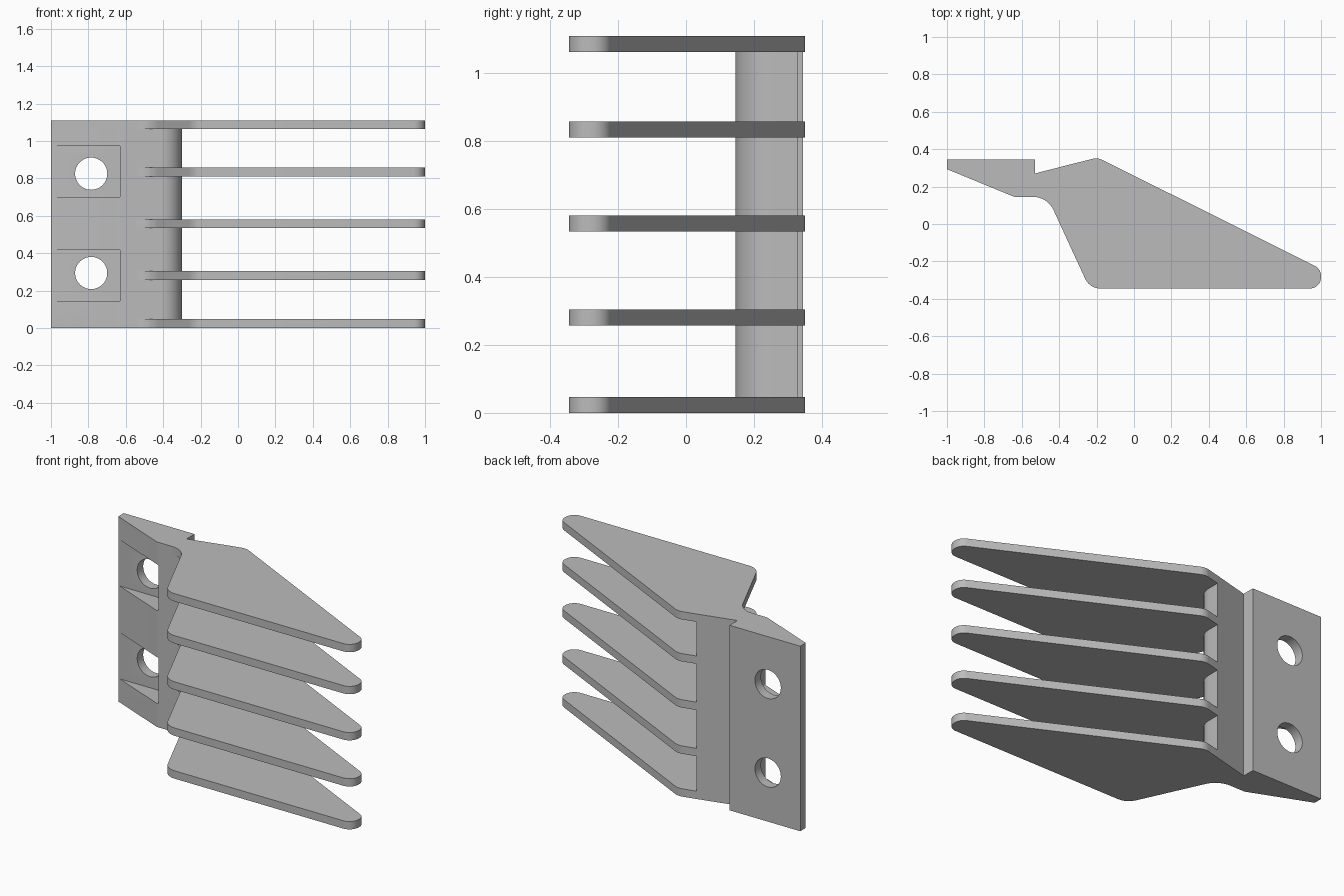
import bpy
import bmesh
import math
from mathutils import Vector

cube = bpy.data.objects.get("Cube")
if cube:
    bpy.data.objects.remove(cube, do_unlink=True)

grey = bpy.data.materials.new("plain grey")
grey.use_nodes = True
colour = (0.5, 0.5, 0.5, 1)
grey.diffuse_color = colour
grey.node_tree.nodes["Principled BSDF"].inputs["Base Color"].default_value = colour

HEIGHT = 1.11


def rounded(corners, steps=10):
    """Turn (x, y, radius) corners into an outline with true arcs."""
    out = []
    for i, (x, y, r) in enumerate(corners):
        p = Vector((x, y))
        if not r:
            out.append(p)
            continue
        a = (Vector(corners[i - 1][:2]) - p).normalized()
        b = (Vector(corners[(i + 1) % len(corners)][:2]) - p).normalized()
        half = a.angle(b) / 2
        centre = p + (a + b).normalized() * r / math.sin(half)
        start = p + a * r / math.tan(half) - centre
        end = p + b * r / math.tan(half) - centre
        sweep = start.angle(end)
        for k in range(steps + 1):
            t = k / steps
            arc = start * math.sin((1 - t) * sweep) + end * math.sin(t * sweep)
            out.append(centre + arc / math.sin(sweep))
    return out


def prism(name, outline, low, high, along_y=False):
    """Extrude an outline along z, or along y for front-facing cutters."""
    def place(p, d):
        return (p.x, d, p.y) if along_y else (p.x, p.y, d)
    bm = bmesh.new()
    face = bm.faces.new([bm.verts.new(place(p, low)) for p in outline])
    geom = bmesh.ops.extrude_face_region(bm, geom=[face])["geom"]
    move = Vector(place(Vector((0, 0)), high - low))
    bmesh.ops.translate(bm, vec=move, verts=[v for v in geom if isinstance(v, bmesh.types.BMVert)])
    bmesh.ops.recalc_face_normals(bm, faces=bm.faces)
    mesh = bpy.data.meshes.new(name)
    bm.to_mesh(mesh)
    bm.free()
    mesh.materials.append(grey)
    obj = bpy.data.objects.new(name, mesh)
    bpy.context.collection.objects.link(obj)
    return obj


def activate(obj):
    bpy.ops.object.select_all(action='DESELECT')
    obj.select_set(True)
    bpy.context.view_layer.objects.active = obj


def cut(obj, cutter):
    cutter.hide_render = True
    mod = obj.modifiers.new("cut", 'BOOLEAN')
    mod.operation = 'DIFFERENCE'
    mod.solver = 'EXACT'
    mod.object = cutter
    activate(obj)
    bpy.ops.object.modifier_apply(modifier=mod.name)
    bpy.data.objects.remove(cutter, do_unlink=True)


def smooth(obj):
    activate(obj)
    bpy.ops.object.shade_smooth_by_angle(angle=math.radians(25))


# Mounting plate and rounded spine
FRONT = 0.145
spine_end = [(-0.3, FRONT, 0.11), (-0.3, 0.329, 0)]
spine = prism("mounting_spine", rounded([
    (-1, 0.345, 0), (-1, 0.293, 0), (-0.64, FRONT, 0.04), *spine_end,
    (-0.53, 0.27, 0), (-0.53, 0.345, 0)]), 0, HEIGHT)

# Screw pockets and through holes
for z in (0.28, 0.837):
    lo, hi = z - 0.139, z + 0.139
    cut(spine, prism("pocket_cutter", rounded([
        (-1.1, lo, 0), (-0.628, lo, 0.012), (-0.628, hi, 0.012), (-1.1, hi, 0)], 4),
        0, 0.288, True))
for z in (0.294, 0.825):
    circle = [Vector((-0.785 + 0.086 * math.cos(a), z + 0.086 * math.sin(a)))
              for a in (math.tau * k / 48 for k in range(48))]
    cut(spine, prism("hole_cutter", circle, 0, 0.5, True))
smooth(spine)

# Fins, whose roots follow the end of the spine
fin_outline = rounded([
    (-0.54, FRONT, 0), (-0.463, FRONT, 0.12), (-0.237, -0.345, 0.09),
    (1, -0.345, 0.06), (1, -0.24, 0.06), (-0.194, 0.355, 0.08),
    *reversed(spine_end)])[1:]
for i, z in enumerate((0, 0.257, 0.534, 0.811, HEIGHT - 0.047)):
    smooth(prism(f"fin_{i + 1}", fin_outline, z, z + 0.047))
